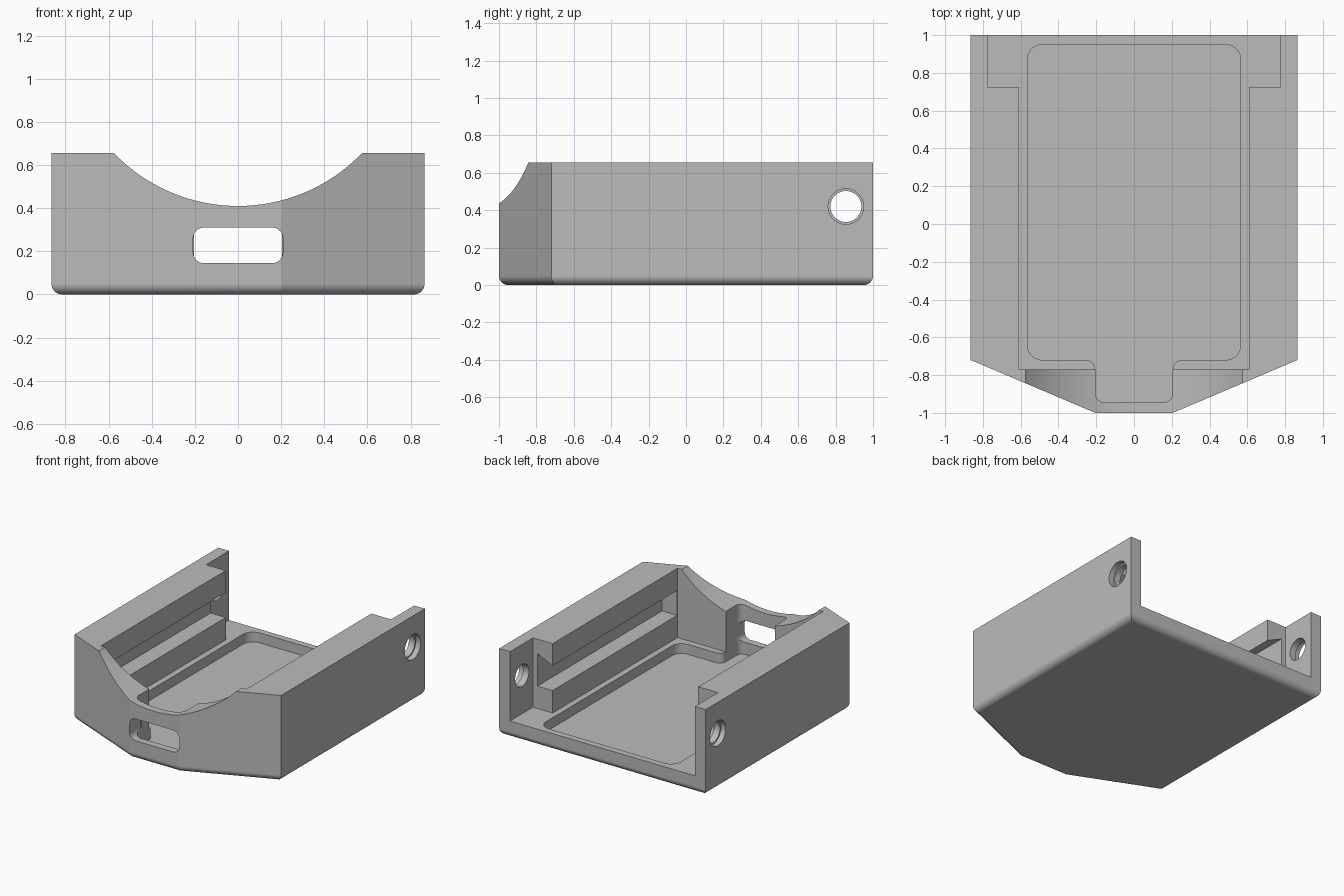
import bpy, bmesh, math
from mathutils import Vector

cube = bpy.data.objects.get("Cube")
if cube:
    bpy.data.objects.remove(cube, do_unlink=True)

HEIGHT = 0.655
FLOOR = 0.13


def rounded(corners, steps=8):
    """Outline from (x, y, radius) corners, each turned into a true arc."""
    out = []
    for i, (x, y, r) in enumerate(corners):
        p = Vector((x, y))
        a = (Vector(corners[i - 1][:2]) - p).normalized()
        b = (Vector(corners[(i + 1) % len(corners)][:2]) - p).normalized()
        half = math.acos(a.dot(b)) / 2
        sweep = math.pi - 2 * half
        centre = p + (a + b).normalized() * (r / math.sin(half))
        start = p + a * (r / math.tan(half)) - centre
        end = p + b * (r / math.tan(half)) - centre
        for k in range(steps + 1):
            t = k / steps
            spoke = start * math.sin((1 - t) * sweep) + end * math.sin(t * sweep)
            out.append(centre + spoke / math.sin(sweep))
    return out


def mirrored(half):
    """Close a right-hand outline with its mirror image."""
    return half + [(-x, *rest) for x, *rest in reversed(half)]


def circle(u, v, r, n):
    return [(u + r * math.cos(math.tau * k / n), v + r * math.sin(math.tau * k / n)) for k in range(n)]


AXES = {"x": lambda u, v, w: (w, u, v),
        "y": lambda u, v, w: (u, w, v),
        "z": lambda u, v, w: (u, v, w)}


def prism(name, outline, axis, low, high, bottom_round=0):
    """Extrude an outline along an axis, optionally rounding its low rim."""
    place = AXES[axis]
    bm = bmesh.new()
    lower = [bm.verts.new(place(p[0], p[1], low)) for p in outline]
    upper = [bm.verts.new(place(p[0], p[1], high)) for p in outline]
    base = bm.faces.new(lower)
    bm.faces.new(upper)
    n = len(outline)
    for i in range(n):
        j = (i + 1) % n
        bm.faces.new((lower[i], lower[j], upper[j], upper[i]))
    bm.normal_update()
    bmesh.ops.recalc_face_normals(bm, faces=bm.faces[:])
    if bottom_round:
        bmesh.ops.bevel(bm, geom=base.edges[:], offset=bottom_round, segments=8,
                        profile=0.5, affect='EDGES')
    mesh = bpy.data.meshes.new(name)
    bm.to_mesh(mesh)
    bm.free()
    obj = bpy.data.objects.new(name, mesh)
    bpy.context.collection.objects.link(obj)
    return obj


# Outer tray body with tapered front and rounded underside
body = prism("tray_body", mirrored([(0.205, -1), (0.865, -0.72), (0.865, 1)]),
             "z", 0, HEIGHT, 0.05)

# Main cavity, open at the back and widened at the rear corners
cutters = [prism("cavity_cutter",
                 mirrored([(0.61, -0.77), (0.61, 0.725), (0.775, 0.725), (0.775, 1.2)]),
                 "z", FLOOR, 1)]

# Sunken floor pocket with its front notch
pocket = mirrored([(0.205, -0.945, 0.05), (0.205, -0.72, 0.05),
                   (0.565, -0.72, 0.08), (0.565, 0.95, 0.08)])
cutters.append(prism("pocket_cutter", rounded(pocket), "z", 0.055, 1.1))

# Curved dip in the front wall
cutters.append(prism("front_dip_cutter", circle(0, 1.207, 0.797, 128), "y", -1.2, -0.7))

# Rounded slot through the front wall
slot = mirrored([(0.208, 0.145, 0.05), (0.208, 0.31, 0.05)])
cutters.append(prism("front_slot_cutter", rounded(slot), "y", -1.2, -0.87))

for side in (-1, 1):
    # Rail groove along each side wall
    groove = [(0.5, 0.30), (0.736, 0.30), (0.736, 0.545), (0.61, 0.488), (0.5, 0.488)]
    cutters.append(prism("groove_cutter", [(side * x, z) for x, z in groove], "y", -0.765, 0.85))
    # Stepped screw hole near the back
    for radius, inner in ((0.083, 0.7), (0.095, 0.825)):
        low, high = sorted((side * inner, side * 1.0))
        cutters.append(prism("hole_cutter", circle(0.855, 0.42, radius, 48), "x", low, high))

bpy.ops.object.select_all(action='DESELECT')
bpy.context.view_layer.objects.active = body
body.select_set(True)
for cutter in cutters:
    cutter.hide_render = True
    cut = body.modifiers.new(cutter.name, 'BOOLEAN')
    cut.operation = 'DIFFERENCE'
    cut.solver = 'EXACT'
    cut.object = cutter
    bpy.ops.object.modifier_apply(modifier=cut.name)
    bpy.data.objects.remove(cutter, do_unlink=True)

# Single grey finish
grey = bpy.data.materials.new("plain_grey")
grey.use_nodes = True
colour = (0.5, 0.5, 0.5, 1)
grey.diffuse_color = colour
grey.node_tree.nodes["Principled BSDF"].inputs["Base Color"].default_value = colour
body.data.materials.clear()
body.data.materials.append(grey)

# Smooth the rounds, keep the flats crisp
bpy.ops.object.shade_smooth_by_angle(angle=math.radians(15))
even = body.modifiers.new("even_normals", 'WEIGHTED_NORMAL')
even.keep_sharp = True
